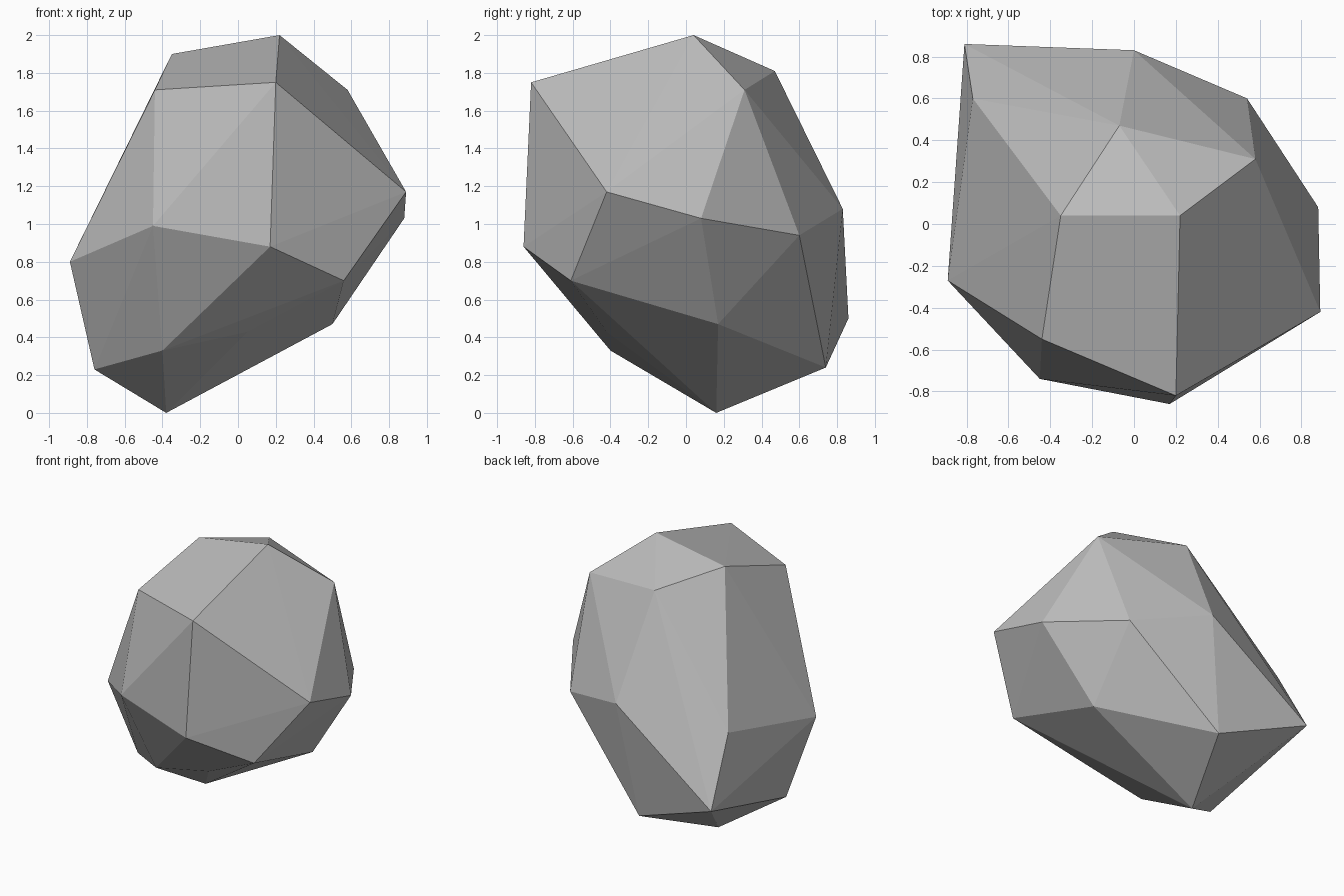
import bpy
import bmesh
from mathutils import Vector

default_cube = bpy.data.objects.get("Cube")
if default_cube:
    bpy.data.objects.remove(default_cube, do_unlink=True)


def make_material(name, color):
    material = bpy.data.materials.new(name)
    material.use_nodes = True
    material.diffuse_color = color
    shader = material.node_tree.nodes["Principled BSDF"]
    shader.inputs["Base Color"].default_value = color
    shader.inputs["Roughness"].default_value = 1.0
    return material


def make_boulder(name, corner_tiers, material):
    """Wrap a tight faceted skin around the chipped corners of a stone."""
    bm = bmesh.new()
    for tier in corner_tiers.values():
        for corner in tier:
            bm.verts.new(Vector(corner))
    hull = bmesh.ops.convex_hull(bm, input=bm.verts[:])
    loose = {item for item in hull["geom_interior"] + hull["geom_unused"]
             if isinstance(item, bmesh.types.BMVert)}
    bmesh.ops.delete(bm, geom=list(loose), context="VERTS")
    bmesh.ops.recalc_face_normals(bm, faces=bm.faces[:])
    for face in bm.faces:
        face.smooth = False
    mesh = bpy.data.meshes.new(name)
    bm.to_mesh(mesh)
    bm.free()
    mesh.materials.append(material)
    boulder = bpy.data.objects.new(name, mesh)
    bpy.context.collection.objects.link(boulder)
    return boulder


# Corners of the stone, listed in tiers from the crown to the foot
corner_tiers = {
    "crown": [(.22, .04, 2), (-.35, .04, 1.9), (-.07, .47, 1.81)],
    "shoulder": [(.58, .31, 1.71), (.2, -.82, 1.75), (-.44, -.55, 1.71)],
    "waist": [(.89, -.42, 1.17), (.88, .08, 1.03), (.54, .6, .94),
              (0, .83, 1.08), (-.77, .6, .98), (-.89, -.27, .8),
              (-.45, -.74, .99), (.17, -.86, .88)],
    "underside": [(.56, -.61, .7), (.5, .17, .47), (.05, -.42, .43),
                  (-.4, -.4, .33), (-.81, .86, .5)],
    "foot": [(-.13, .74, .24), (-.76, -.1, .23), (-.38, .16, 0)],
}

stone_grey = make_material("stone grey", (.5, .5, .5, 1))
make_boulder("boulder", corner_tiers, stone_grey)
